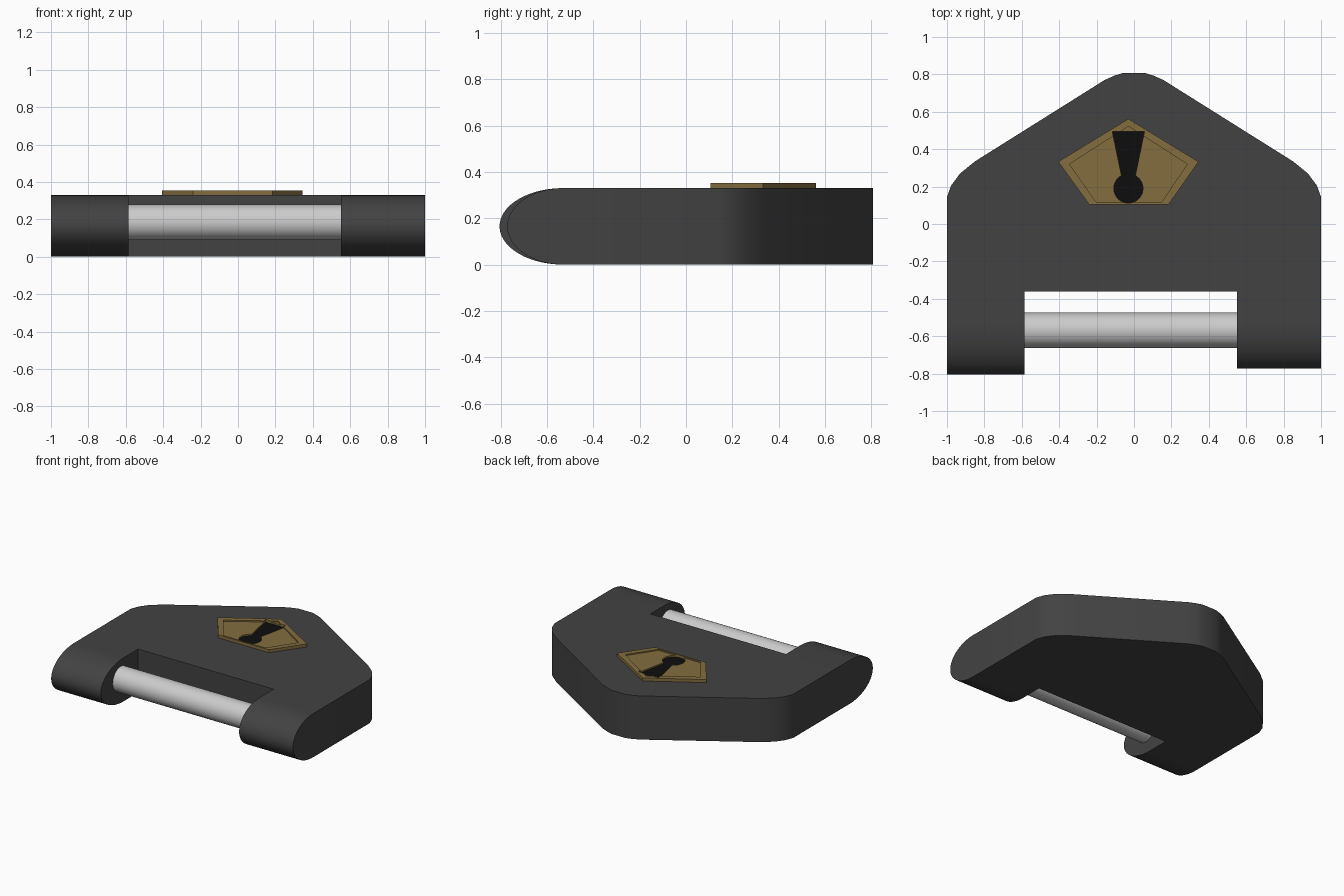
import bpy, bmesh, math
from mathutils import Vector

if "Cube" in bpy.data.objects:
    bpy.data.objects.remove(bpy.data.objects["Cube"])


def material(name, rgb):
    m = bpy.data.materials.new(name)
    m.diffuse_color = (*rgb, 1)
    m.use_nodes = True
    m.node_tree.nodes["Principled BSDF"].inputs["Base Color"].default_value = m.diffuse_color
    return m


def prism(bm, pts, z0, z1):
    """Extrude a plan outline from z0 to z1."""
    base = bm.faces.new([bm.verts.new((x, y, z0)) for x, y in pts])
    new = bmesh.ops.extrude_face_region(bm, geom=[base])["geom"]
    for v in new:
        if isinstance(v, bmesh.types.BMVert):
            v.co.z = z1
    bmesh.ops.recalc_face_normals(bm, faces=bm.faces)
    bm.faces.ensure_lookup_table()


def finish(bm, name, mat):
    bmesh.ops.recalc_face_normals(bm, faces=bm.faces)
    me = bpy.data.meshes.new(name)
    bm.to_mesh(me)
    bm.free()
    ob = bpy.data.objects.new(name, me)
    bpy.context.collection.objects.link(ob)
    if mat:
        me.materials.append(mat)
    return ob


def smooth(ob):
    bpy.ops.object.select_all(action='DESELECT')
    ob.select_set(True)
    bpy.context.view_layer.objects.active = ob
    bpy.ops.object.shade_smooth_by_angle(angle=math.radians(30))


dark = material("dark_metal", (0.055, 0.055, 0.055))
gold = material("brass", (0.23, 0.155, 0.05))
black = material("black", (0.004, 0.004, 0.004))
steel = material("steel", (0.6, 0.6, 0.6))

H, Y0 = 0.33, -0.53          # body height, start of the rounded arm ends
LX, RX = -0.585, 0.55        # slot sides

# Body: pointed plate with a slot, arm ends rounded by stepped extrusion
half = [(1, 0.145), (0.977, 0.207), (0.93, 0.27), (0.85, 0.335),
        (0.157, 0.77), (0.105, 0.793), (0.058, 0.808)]
outline = [(RX, Y0), (1, Y0)] + half + [(-x, y) for x, y in reversed(half)]
outline += [(-1, Y0), (LX, Y0), (LX, -0.36), (RX, -0.36)]
bm = bmesh.new()
prism(bm, outline, 0, H)
for side, tip in ((-1, -0.805), (1, -0.772)):
    face = next(f for f in bm.faces if f.normal.y < -0.9
                and abs(f.calc_center_median().y - Y0) < 1e-4
                and f.calc_center_median().x * side > 0)
    steps = 14
    for i in range(1, steps + 1):
        a = math.pi / 2 * 0.97 * i / steps
        new = bmesh.ops.extrude_face_region(bm, geom=[face])["geom"]
        bmesh.ops.delete(bm, geom=[face], context='FACES_ONLY')
        face = next(g for g in new if isinstance(g, bmesh.types.BMFace))
        for v in face.verts:
            up = 1 if v.co.z > H / 2 else -1
            v.co.y = Y0 + (tip - Y0) * math.sin(a)
            v.co.z = H / 2 + up * H / 2 * math.cos(a)
smooth(finish(bm, "lock_body", dark))

# Crossbar pin between the arms
bpy.ops.mesh.primitive_cylinder_add(vertices=48, radius=0.094, depth=RX - LX + 0.06,
                                    location=((LX + RX) / 2, -0.568, 0.184),
                                    rotation=(0, math.pi / 2, 0))
pin = bpy.context.object
pin.name = "crossbar_pin"
pin.data.materials.append(steel)
smooth(pin)

# Keyhole outline: round hole with a flared wedge above it
KX, KY, KR = -0.03, 0.19, 0.078
gap = math.asin(0.037 / KR)
key = [(KX + 0.086, 0.495), (KX - 0.086, 0.495)]
for i in range(33):
    a = math.pi / 2 + gap + (2 * math.pi - 2 * gap) * i / 32
    key.append((KX + KR * math.cos(a), KY + KR * math.sin(a)))

# Five-sided keyplate with a raised rim, keyhole cut through
penta = [(-0.03, 0.562), (0.345, 0.333), (0.185, 0.105), (-0.24, 0.105), (-0.405, 0.333)]
inner = [(-0.03, 0.522), (0.285, 0.32), (0.148, 0.118), (-0.203, 0.118), (-0.345, 0.32)]
bm = bmesh.new()
prism(bm, penta, H - 0.01, 0.353)
plate = finish(bm, "keyplate", gold)


def carve(name, pts, z0):
    b = bmesh.new()
    prism(b, pts, z0, 0.5)
    cutter = finish(b, name, None)
    cutter.hide_render = True
    mod = plate.modifiers.new(name, 'BOOLEAN')
    mod.operation, mod.solver, mod.object = 'DIFFERENCE', 'EXACT', cutter
    bpy.context.view_layer.objects.active = plate
    bpy.ops.object.modifier_apply(modifier=mod.name)
    bpy.data.objects.remove(cutter)


carve("recess_cutter", inner, 0.344)
carve("keyhole_cutter", key, 0.2)

# Black floor of the keyhole
bm = bmesh.new()
prism(bm, key, H - 0.01, H + 0.003)
finish(bm, "keyhole", black)
